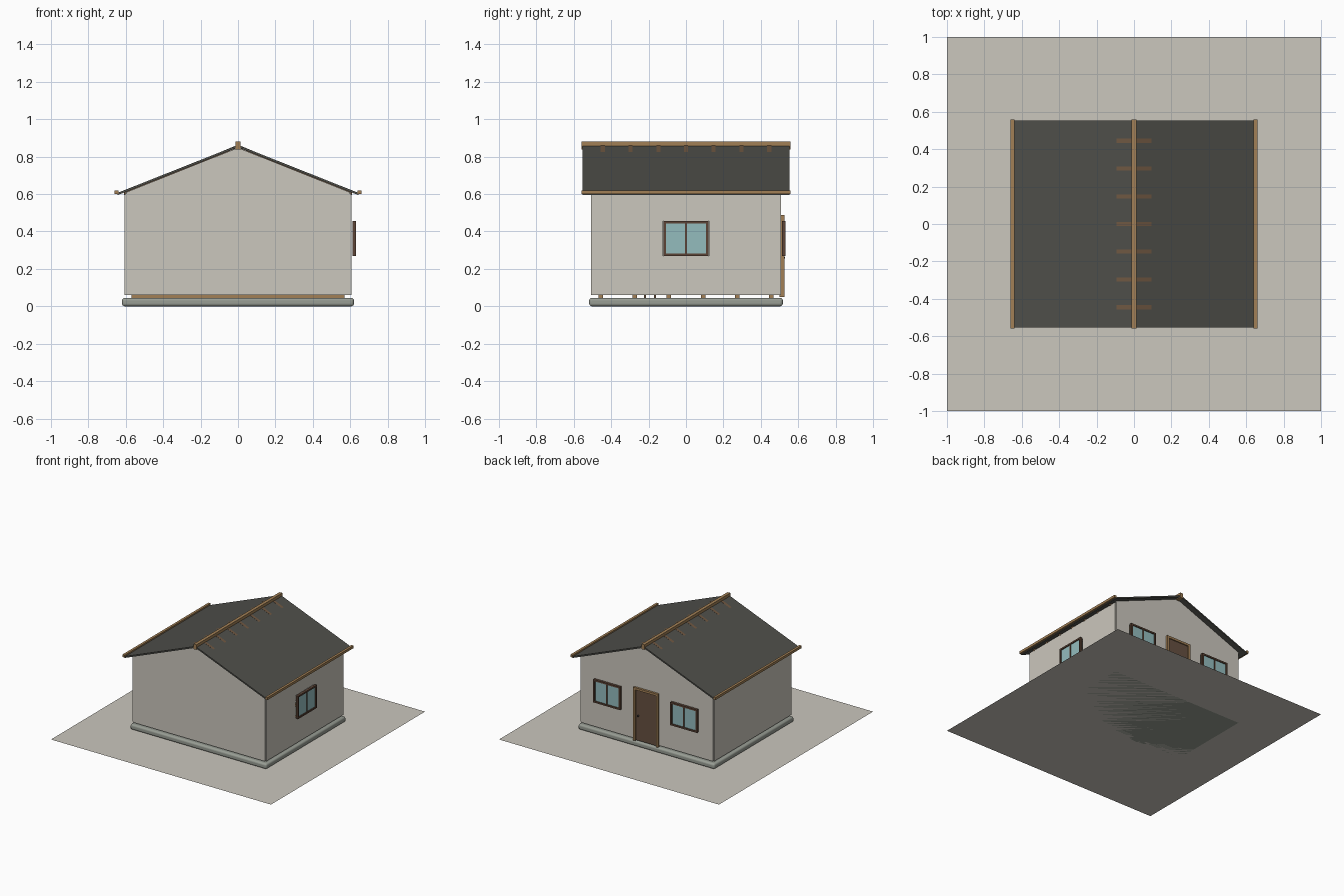
import bpy, bmesh

if "Cube" in bpy.data.objects:
    bpy.data.objects.remove(bpy.data.objects["Cube"])

def mat(name, r, g, b):
    m = bpy.data.materials.new(name)
    lin = [((c / 255 + 0.055) / 1.055) ** 2.4 for c in (r, g, b)]
    m.diffuse_color = (*lin, 1)
    m.use_nodes = True
    m.node_tree.nodes["Principled BSDF"].inputs["Base Color"].default_value = m.diffuse_color
    return m

WALL = mat("warm_white", 203, 199, 189)
ROOF = mat("charcoal", 79, 79, 74)
WOOD = mat("light_wood", 162, 128, 86)
RAFTER = mat("brown_wood", 112, 88, 66)
FRAME = mat("dark_brown", 92, 68, 54)
DOOR = mat("door_brown", 102, 80, 64)
GLASS = mat("pale_blue", 148, 188, 190)
STONE = mat("grey_stone", 152, 157, 148)
METAL = mat("dark_metal", 50, 48, 46)

def finish(name, bm, m):
    bmesh.ops.recalc_face_normals(bm, faces=bm.faces)
    me = bpy.data.meshes.new(name)
    bm.to_mesh(me)
    bm.free()
    me.materials.append(m)
    ob = bpy.data.objects.new(name, me)
    bpy.context.collection.objects.link(ob)
    return ob

def boxes(name, m, *ranges):
    """One object made of boxes given as (x0, x1, y0, y1, z0, z1)."""
    bm = bmesh.new()
    for x0, x1, y0, y1, z0, z1 in ranges:
        vs = bmesh.ops.create_cube(bm, size=1)["verts"]
        for v in vs:
            v.co = ((x0 + x1) / 2 + v.co.x * (x1 - x0),
                    (y0 + y1) / 2 + v.co.y * (y1 - y0),
                    (z0 + z1) / 2 + v.co.z * (z1 - z0))
    return finish(name, bm, m)

def prism(name, m, pts, y_ranges):
    """Extrude an xz outline along y, once per y range."""
    bm = bmesh.new()
    for y0, y1 in y_ranges:
        f = bm.faces.new([bm.verts.new((x, y0, z)) for x, z in pts])
        ext = bmesh.ops.extrude_face_region(bm, geom=[f])["geom"]
        for v in ext:
            if isinstance(v, bmesh.types.BMVert):
                v.co.y = y1
    return finish(name, bm, m)

# Yard plate and rounded foundation slab
bm = bmesh.new()
bmesh.ops.create_grid(bm, x_segments=1, y_segments=1, size=1)
finish("yard_plate", bm, WALL)
base = boxes("foundation", STONE, (-0.62, 0.62, -0.518, 0.518, 0, 0.045))
bev = base.modifiers.new("round", "BEVEL")
bev.width, bev.segments = 0.015, 4
bpy.context.view_layer.objects.active = base
base.select_set(True)
bpy.ops.object.shade_smooth_by_angle()

# Floor joists and two thin service strips under the floor
boxes("floor_joists", WOOD,
      *[(-0.57, 0.57, y - 0.012, y + 0.012, 0.045, 0.06)
        for y in (-0.455, -0.273, -0.091, 0.091, 0.273, 0.455)])
boxes("service_pipes", RAFTER,
      *[(-0.006, 0.006, y - 0.005, y + 0.005, 0.045, 0.06) for y in (-0.22, -0.165)])

# Plain walls
boxes("front_wall", WALL, (-0.6, 0.6, -0.508, -0.5, 0.06, 0.6))
boxes("left_wall", WALL, (-0.608, -0.6, -0.5, 0.5, 0.06, 0.6))

# Panelled walls with openings
ZC = (0.06, 0.27, 0.455, 0.6)

def panels(cuts, openings):
    return [(cuts[i], cuts[i + 1], ZC[j], ZC[j + 1])
            for i in range(len(cuts) - 1) for j in range(3) if (i, j) not in openings]

boxes("right_wall", WALL, *[(0.6, 0.608, a, b, c, d) for a, b, c, d in
                            panels((-0.5, -0.123, 0.123, 0.5), {(1, 1)})])
boxes("back_wall", WALL, *[(a, b, 0.5, 0.508, c, d) for a, b, c, d in
                           panels((-0.6, -0.47, -0.23, -0.11, 0.11, 0.23, 0.47, 0.6),
                                  {(1, 1), (5, 1), (3, 0), (3, 1)})])

# Gables
gable = [(-0.6, 0.6), (0.6, 0.6), (0.6, 0.609), (0, 0.848), (-0.6, 0.609)]
prism("gables", WALL, gable, [(-0.508, -0.5), (0.5, 0.508)])

# Roof slopes and rafters, mirrored across the ridge
for side, s in (("right", 1), ("left", -1)):
    prism(side + "_roof", ROOF,
          [(0, 0.862), (s * 0.645, 0.606), (s * 0.645, 0.594), (0, 0.85)], [(-0.553, 0.553)])
    prism(side + "_rafters", RAFTER,
          [(0, 0.864), (s * 0.61, 0.609), (s * 0.61, 0.594), (0, 0.849)],
          [(y - 0.011, y + 0.011) for y in (-0.445, -0.297, -0.148, 0, 0.148, 0.297, 0.445)])
    a, b = sorted((s * 0.64, s * 0.66))
    boxes(side + "_eave_beam", WOOD, (a, b, -0.558, 0.558, 0.6, 0.62))
boxes("ridge_beam", WOOD, (-0.013, 0.013, -0.558, 0.558, 0.838, 0.88))

# Windows: border bars, mullion and glass, in (along, depth, height) space
def window(name, centre, on_back):
    w, t, z0, z1 = 0.121, 0.013, 0.268, 0.457
    frame = [(-w, -w + t, 0, 0.02, z0, z1), (w - t, w, 0, 0.02, z0, z1),
             (-w + t, w - t, 0, 0.02, z0, z0 + t), (-w + t, w - t, 0, 0.02, z1 - t, z1),
             (-0.005, 0.005, 0.004, 0.018, z0 + t, z1 - t)]
    glass = [(-w + t, w - t, 0.007, 0.012, z0 + t, z1 - t)]

    def place(r):
        u0, u1, d0, d1, a, b = r
        if on_back:
            return (centre + u0, centre + u1, 0.512 + d0, 0.512 + d1, a, b)
        return (0.612 + d0, 0.612 + d1, centre + u0, centre + u1, a, b)

    boxes(name + "_frame", FRAME, *map(place, frame))
    boxes(name + "_glass", GLASS, *map(place, glass))

window("right_window", 0, False)
window("back_window_a", 0.35, True)
window("back_window_b", -0.35, True)

# Back door
boxes("door_frame", WOOD,
      (-0.112, -0.094, 0.5, 0.526, 0.05, 0.487), (0.094, 0.112, 0.5, 0.526, 0.05, 0.487),
      (-0.094, 0.094, 0.5, 0.526, 0.469, 0.487))
boxes("door_panel", DOOR, (-0.094, 0.094, 0.503, 0.517, 0.055, 0.469))
bm = bmesh.new()
bmesh.ops.create_uvsphere(bm, u_segments=12, v_segments=8, radius=0.008)
finish("door_knob", bm, METAL).location = (0.07, 0.521, 0.26)
